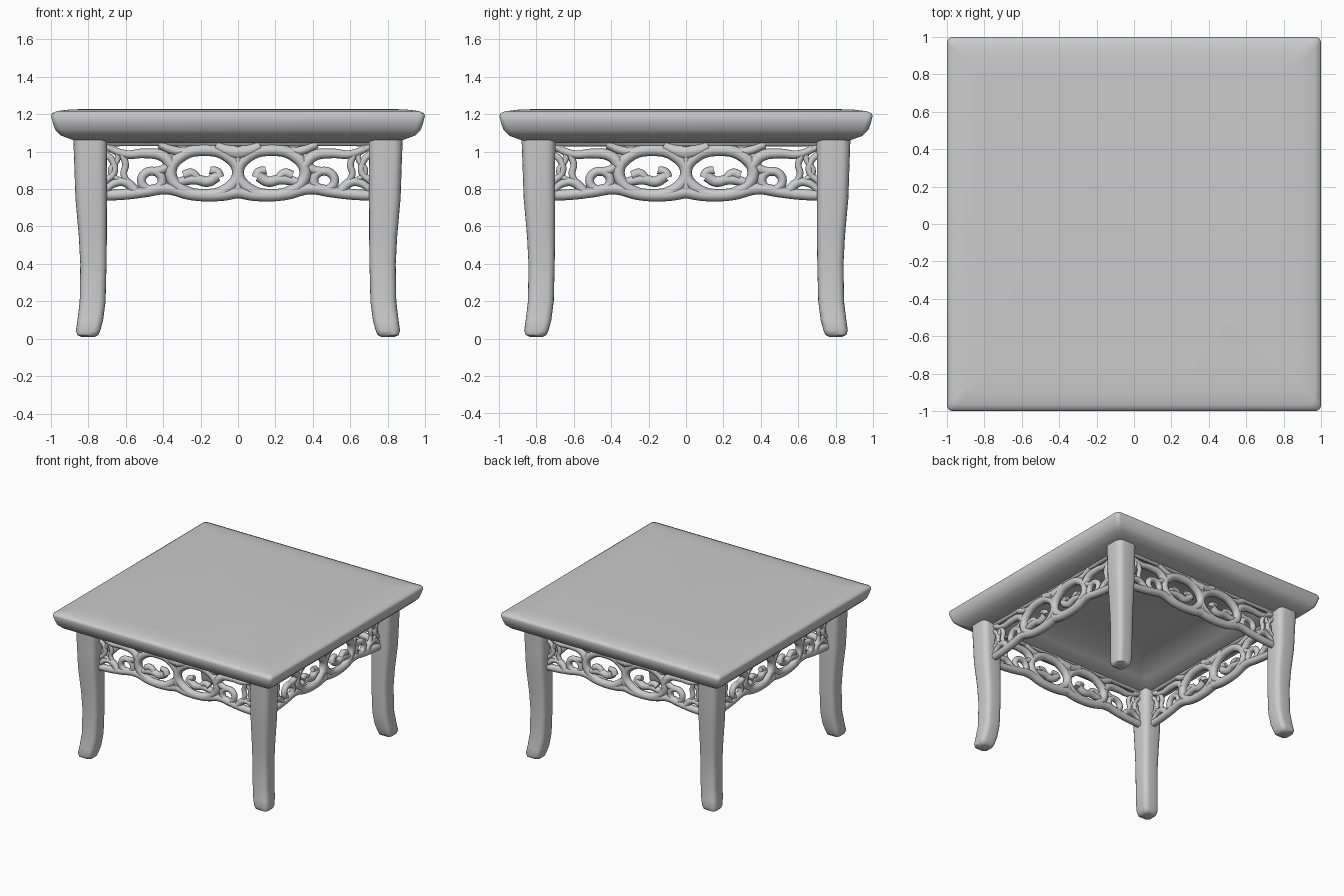
import bpy, bmesh, math
from mathutils import Matrix

old = bpy.data.objects.get("Cube")
if old:
    bpy.data.objects.remove(old, do_unlink=True)

grey = bpy.data.materials.new("plain grey")
grey.use_nodes = True
grey.diffuse_color = (0.6, 0.6, 0.6, 1)
grey.node_tree.nodes["Principled BSDF"].inputs["Base Color"].default_value = (0.6, 0.6, 0.6, 1)


def finish(name, data, angle=50):
    ob = bpy.data.objects.new(name, data)
    bpy.context.collection.objects.link(ob)
    data.materials.append(grey)
    bpy.ops.object.select_all(action="DESELECT")
    ob.select_set(True)
    bpy.context.view_layer.objects.active = ob
    if ob.type == "CURVE":
        bpy.ops.object.convert(target="MESH")
        ob = bpy.context.object
    bpy.ops.object.shade_smooth_by_angle(angle=math.radians(angle))
    return ob


def loft(name, rings, steps=4):
    """Rounded squares (centre, half width, corner radius, z) joined in order."""
    bm = bmesh.new()
    loops = []
    for c, h, r, z in rings:
        loop = []
        for q in range(4):
            mid = math.pi / 4 + q * math.pi / 2
            cx = math.copysign(h - r, math.cos(mid))
            cy = math.copysign(h - r, math.sin(mid))
            for i in range(steps + 1):
                a = (q + i / steps) * math.pi / 2
                loop.append(bm.verts.new((c + cx + r * math.cos(a), c + cy + r * math.sin(a), z)))
        loops.append(loop)
    n = len(loops[0])
    for a, b in zip(loops, loops[1:]):
        for i in range(n):
            j = (i + 1) % n
            bm.faces.new((a[i], a[j], b[j], b[i]))
    bm.faces.new(loops[0][::-1])
    bm.faces.new(loops[-1])
    bmesh.ops.recalc_face_normals(bm, faces=bm.faces)
    me = bpy.data.meshes.new(name)
    bm.to_mesh(me)
    bm.free()
    return finish(name, me)


def four_around(ob, names):
    ob.name = names[0]
    for k in range(1, 4):
        copy = bpy.data.objects.new(names[k], ob.data)
        copy.matrix_world = Matrix.Rotation(k * math.pi / 2, 4, "Z")
        bpy.context.collection.objects.link(copy)


# Table top: domed hollow beneath, moulded edge, flat surface
top_profile = [(0.38, 1.16), (0.48, 1.152), (0.58, 1.13), (0.67, 1.09), (0.735, 1.045), (0.82, 1.045),
               (0.89, 1.065), (0.945, 1.085), (0.975, 1.115), (0.988, 1.15), (0.998, 1.19),
               (0.992, 1.205), (0.965, 1.216), (0.9, 1.224), (0.82, 1.227)]
loft("table_top", [(0, h, 0.03, z) for h, z in top_profile])

# Curved legs: height, inner edge, outer edge
leg_profile = [(0.01, 0.765, 0.835), (0.02, 0.745, 0.858), (0.045, 0.735, 0.865), (0.1, 0.72, 0.857),
               (0.2, 0.707, 0.845), (0.4, 0.702, 0.842), (0.55, 0.7, 0.85), (0.75, 0.7, 0.868),
               (0.9, 0.7, 0.873), (1.09, 0.698, 0.88)]
leg = loft("leg", [((a + b) / 2, (b - a) / 2, (b - a) * 0.27, z) for z, a, b in leg_profile])
four_around(leg, ["back_left_leg", "back_right_leg", "front_right_leg", "front_left_leg"])

# Openwork apron of scrolling stems
apron_y = -0.78
curve = bpy.data.curves.new("apron", "CURVE")
curve.dimensions = "3D"
curve.bevel_depth = 1.0
curve.bevel_resolution = 2
curve.resolution_u = 5
curve.use_fill_caps = True


def stem(points, r0, r1=None, closed=False):
    """A smooth tube through x, z points and its mirror image."""
    r1 = r1 or r0
    for side in (1, -1):
        s = curve.splines.new("BEZIER")
        s.bezier_points.add(len(points) - 1)
        s.use_cyclic_u = closed
        for i, (p, (x, z)) in enumerate(zip(s.bezier_points, points)):
            p.co = (side * x, apron_y, z)
            p.handle_left_type = p.handle_right_type = "AUTO"
            p.radius = r0 + (r1 - r0) * i / (len(points) - 1)


def ring(x, z, rx, rz, r):
    turns = [k * math.pi / 4 for k in range(8)]
    stem([(x + rx * math.cos(a), z + rz * math.sin(a)) for a in turns], r, closed=True)


# rails
stem([(0, 0.785), (0.1, 0.768), (0.25, 0.772), (0.38, 0.802), (0.5, 0.785), (0.6, 0.772), (0.72, 0.765)],
     0.034, 0.028)
stem([(0, 1.045), (0.35, 1.048), (0.72, 1.048)], 0.02)
# main scrolls and their inner curls
ring(0.18, 0.888, 0.18, 0.12, 0.032)
stem([(0.33, 0.83), (0.28, 0.845), (0.22, 0.85), (0.16, 0.84), (0.11, 0.87)], 0.024, 0.03)
stem([(0.21, 0.85), (0.25, 0.885), (0.29, 0.87)], 0.022, 0.026)
stem([(0.1, 0.86), (0.11, 0.89), (0.15, 0.9)], 0.028, 0.02)
# central crest and upright
stem([(0, 0.995), (0.06, 1.005), (0.12, 1.03)], 0.042, 0.03)
stem([(0, 0.77), (0, 0.88), (0, 1.03)], 0.03)
# outer branches
stem([(0.35, 0.92), (0.4, 0.975), (0.5, 0.99), (0.6, 0.985), (0.71, 1.03)], 0.034, 0.018)
stem([(0.26, 0.995), (0.34, 1.005), (0.42, 1.04)], 0.024)
stem([(0.36, 0.93), (0.41, 0.9), (0.46, 0.895)], 0.026, 0.022)
ring(0.46, 0.845, 0.055, 0.05, 0.024)
stem([(0.54, 0.78), (0.6, 0.835), (0.66, 0.83), (0.71, 0.79)], 0.028, 0.018)
stem([(0.58, 0.82), (0.61, 0.88), (0.6, 0.93), (0.62, 0.985)], 0.018)
# thin tendrils beside the legs
stem([(0.71, 0.84), (0.66, 0.89), (0.67, 0.95), (0.71, 0.99)], 0.018)
stem([(0.62, 0.84), (0.68, 0.89), (0.64, 0.97), (0.68, 1.04)], 0.015)

apron = finish("apron", curve, 60)
four_around(apron, ["front_apron", "left_apron", "back_apron", "right_apron"])
